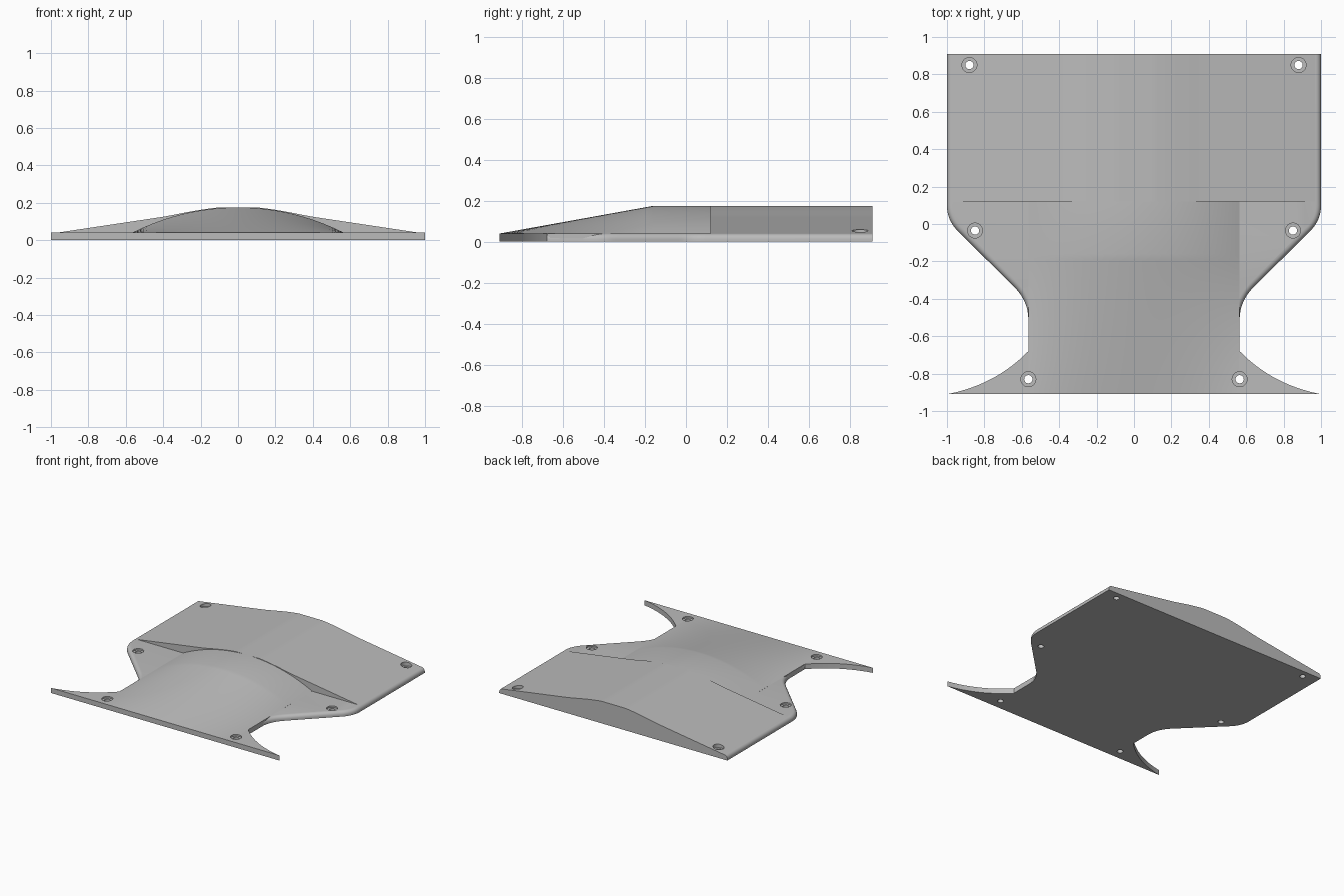
import bpy, bmesh
from math import sqrt
from mathutils import Vector

if "Cube" in bpy.data.objects:
    bpy.data.objects.remove(bpy.data.objects["Cube"])

grey = bpy.data.materials.new("plain grey")
grey.use_nodes = True
COLOUR = (0.5, 0.5, 0.5, 1)
grey.diffuse_color = COLOUR
grey.node_tree.nodes["Principled BSDF"].inputs["Base Color"].default_value = COLOUR

PLATE = 0.04      # plate thickness
CREST = 0.175     # height of the central hump
WAIST = 0.565     # half width of the hump
END = 0.91        # half length
STEP = 0.12       # where the rear deck begins
BURIED = 0.01     # hidden underside of the upper parts


def make_object(name, bm):
    bmesh.ops.recalc_face_normals(bm, faces=bm.faces[:])
    mesh = bpy.data.meshes.new(name)
    bm.to_mesh(mesh)
    bm.free()
    mesh.materials.append(grey)
    obj = bpy.data.objects.new(name, mesh)
    bpy.context.collection.objects.link(obj)
    return obj


def curve(a, b, c, n=12):
    a, b, c = Vector(a), Vector(b), Vector(c)
    return [a * (1 - t) ** 2 + b * 2 * t * (1 - t) + c * t * t
            for t in (i / n for i in range(n + 1))]


def hump(x):
    rise = CREST - PLATE
    radius = (WAIST ** 2 + rise ** 2) / (2 * rise)
    return CREST - radius + sqrt(radius ** 2 - x * x)


def front_height(x, y):
    ramp = min(1, (y + END) / 0.75)
    return PLATE + (hump(x) - PLATE) * ramp


def rear_height(x, y):
    # hump blended softly into straight sloping shoulders
    slope, arc = PLATE + 0.15 * (0.968 - abs(x)), hump(x)
    blend = max(0.02 - abs(slope - arc), 0) / 0.02
    return min(CREST, max(slope, arc) + blend ** 2 * 0.005)


def loft(name, half, rows, height, columns=64):
    # closed solid: a height surface over a buried flat underside
    bm = bmesh.new()
    rings = []
    for y in rows:
        xs = [half * (2 * i / columns - 1) for i in range(columns + 1)]
        ring = [bm.verts.new((x, y, max(height(x, y), PLATE))) for x in xs]
        ring += [bm.verts.new((half, y, BURIED)), bm.verts.new((-half, y, BURIED))]
        rings.append(ring)
    for a, b in zip(rings, rings[1:]):
        for i in range(len(a)):
            j = (i + 1) % len(a)
            bm.faces.new((a[i], a[j], b[j], b[i]))
    bm.faces.new(rings[0])
    bm.faces.new(rings[-1])
    return make_object(name, bm)


# Base plate: waisted outline with flared front tips
side = [Vector((1, END))]
side += curve((1, 0.1), (1, 0.02), (0.94, -0.04))
side += curve((0.645, -0.332), (WAIST, -0.41), (WAIST, -0.51))
side += curve((WAIST, -0.68), (0.74, -0.86), (1, -END), 16)
outline = side + [Vector((-p.x, p.y)) for p in reversed(side)]
bm = bmesh.new()
bottom = bm.faces.new([bm.verts.new((p.x, p.y, 0)) for p in outline])
top = bmesh.ops.extrude_face_region(bm, geom=[bottom], use_keep_orig=True)["geom"]
bmesh.ops.translate(bm, vec=(0, 0, PLATE),
                    verts=[g for g in top if isinstance(g, bmesh.types.BMVert)])
bmesh.ops.recalc_face_normals(bm, faces=bm.faces[:])
# Rounded upper rim along the sides only
rim = [e for e in bm.edges
       if all(v.co.z > 0.03 and v.co.y > -0.69 for v in e.verts)
       and e.verts[0].co.x * e.verts[1].co.x > 0]
bmesh.ops.bevel(bm, geom=rim, offset=0.028, segments=5, profile=0.5, affect='EDGES')
plate = make_object("base_plate", bm)

# Front hump ramps down to the nose; rear deck has sloping shoulders
ramp_rows = [-END + 0.75 * i / 24 for i in range(25)] + [STEP]
front = loft("front_hump", WAIST - 0.0005, ramp_rows, front_height)


def deck_height(x, y):
    return rear_height(x, y) if abs(x) < 0.6 else PLATE + 0.15 * (0.968 - abs(x))


rear = loft("rear_deck", 0.968, [STEP, END], deck_height, 96)

# Screw holes with wide recesses
bm = bmesh.new()
for x, y in ((0.88, 0.85), (0.85, -0.035), (0.565, -0.83)):
    for sx in (x, -x):
        for radius, low, high in ((0.022, -0.1, 0.035), (0.04, 0.028, 0.3)):
            made = bmesh.ops.create_cone(bm, cap_ends=True, segments=32, radius1=radius,
                                         radius2=radius, depth=high - low)
            bmesh.ops.translate(bm, vec=(sx, y, (low + high) / 2), verts=made["verts"])
cutter = make_object("hole_cutter", bm)
cutter.hide_render = True
cutter.hide_viewport = True

for obj in (plate, front, rear):
    bpy.ops.object.select_all(action='DESELECT')
    bpy.context.view_layer.objects.active = obj
    obj.select_set(True)
    cut = obj.modifiers.new("screw_holes", 'BOOLEAN')
    cut.operation, cut.solver, cut.object = 'DIFFERENCE', 'EXACT', cutter
    cut.use_self = True
    bpy.ops.object.modifier_apply(modifier=cut.name)
    bpy.ops.object.shade_smooth_by_angle(angle=0.5)
bpy.data.objects.remove(cutter)
